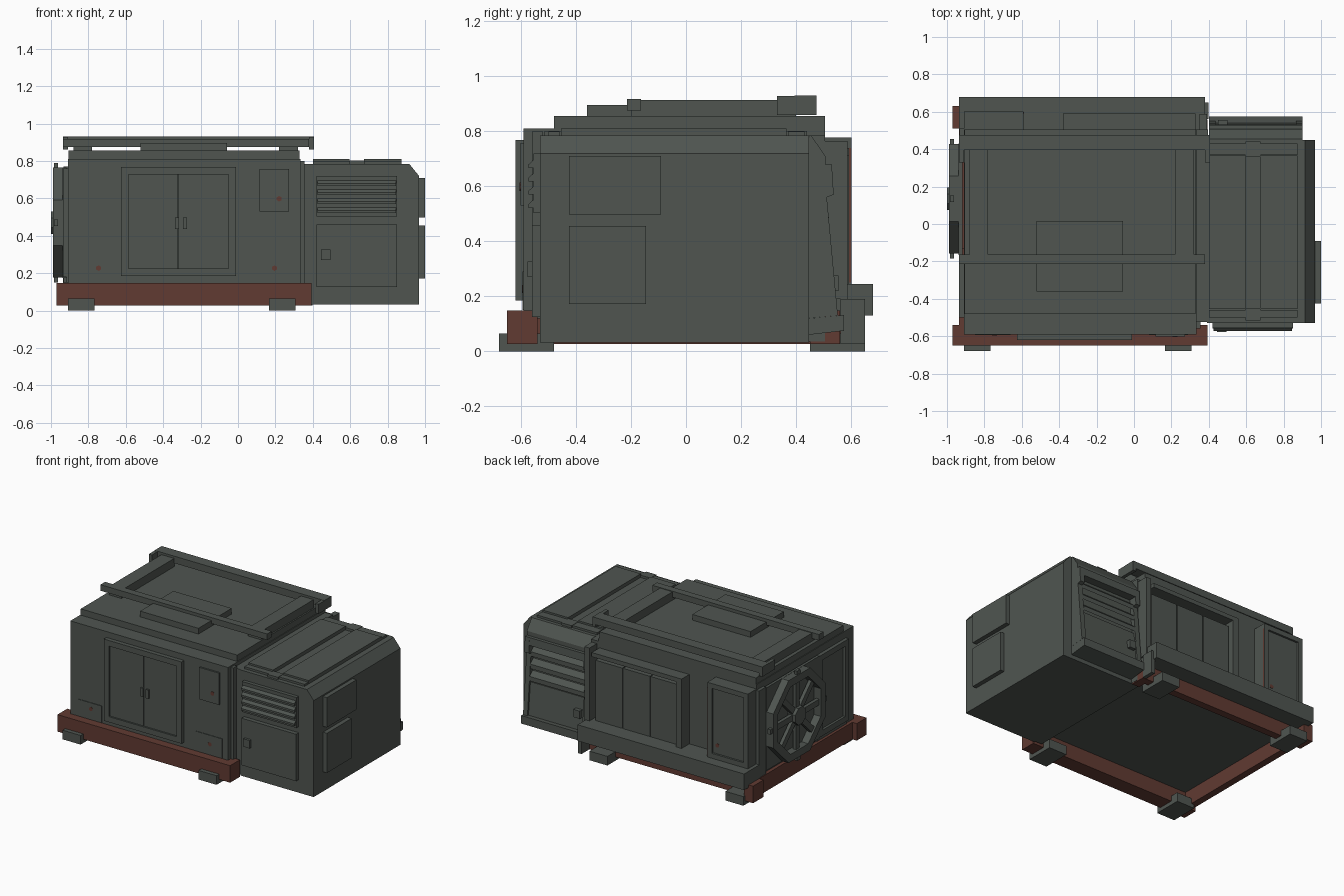
import bpy, bmesh, math
from mathutils import Matrix


def material(name, rgb):
    m = bpy.data.materials.new(name)
    m.diffuse_color = (*rgb, 1)
    return m


GREY = material("grey_green_paint", (0.079, 0.091, 0.081))
RED = material("rust_red_paint", (0.12, 0.043, 0.032))


def finish(name, bm, mat):
    bmesh.ops.recalc_face_normals(bm, faces=bm.faces[:])
    me = bpy.data.meshes.new(name)
    bm.to_mesh(me)
    bm.free()
    me.materials.append(mat)
    ob = bpy.data.objects.new(name, me)
    bpy.context.collection.objects.link(ob)
    return ob


def add_box(bm, x0, x1, y0, y1, z0, z1):
    m = Matrix.Translation(((x0 + x1) / 2, (y0 + y1) / 2, (z0 + z1) / 2))
    bmesh.ops.create_cube(bm, size=1, matrix=m @ Matrix.Diagonal((x1 - x0, y1 - y0, z1 - z0, 1)))


def boxes(name, dims, mat=GREY):
    bm = bmesh.new()
    for d in dims:
        add_box(bm, *d)
    return finish(name, bm, mat)


def box(name, *d, mat=GREY):
    return boxes(name, [d], mat)


def prism(name, pts, axis, spans, mat=GREY):
    """Extrude a flat outline along axis: 'x' takes (y, z), 'y' takes (x, z)."""
    bm = bmesh.new()
    for a, b in spans:
        def ring(t):
            return [bm.verts.new((t, p, q) if axis == 'x' else (p, t, q)) for p, q in pts]
        r0, r1 = ring(a), ring(b)
        bm.faces.new(r0)
        bm.faces.new(r1)
        n = len(pts)
        for i in range(n):
            bm.faces.new((r0[i], r0[(i + 1) % n], r1[(i + 1) % n], r1[i]))
    return finish(name, bm, mat)


def border(x0, x1, y0, y1, z0, z1, w):
    """Four bars around an opening in the xz plane."""
    return [(x0, x0 + w, y0, y1, z0, z1), (x1 - w, x1, y0, y1, z0, z1),
            (x0 + w, x1 - w, y0, y1, z1 - w, z1), (x0 + w, x1 - w, y0, y1, z0, z0 + w)]


# --- main cabin and roof tiers
box("cabin_body", -0.91, 0.335, -0.59, 0.505, 0.135, 0.81)
box("roof_slab", -0.905, 0.33, -0.48, 0.505, 0.81, 0.855)
box("joint_column", 0.335, 0.395, -0.525, 0.505, 0.035, 0.785)
box("joint_front_post", 0.335, 0.355, -0.56, -0.52, 0.12, 0.80)

# --- red base frame, feet and rear ledge
boxes("base_frame", [
    (-0.97, 0.393, -0.65, -0.54, 0.027, 0.148),
    (-0.935, -0.885, -0.54, 0.56, 0.027, 0.148),
    (-0.97, -0.90, 0.51, 0.63, 0.027, 0.148),
    (-0.90, 0.393, 0.507, 0.56, 0.027, 0.148),
    (0.335, 0.393, 0.45, 0.507, 0.027, 0.075),
], RED)
boxes("feet", [(x, x + 0.142, y, y + 0.2, 0, 0.065)
               for x in (-0.908, 0.165) for y in (-0.68, 0.45)])
box("rear_ledge", -0.935, 0.38, 0.50, 0.68, 0.13, 0.245)
box("rear_ledge_bracket", 0.37, 0.397, 0.562, 0.65, 0.027, 0.19)

# --- roof rails and hatch
boxes("roof_rails", [
    (-0.935, 0.38, -0.215, -0.163, 0.875, 0.918),
    (-0.935, 0.405, 0.395, 0.475, 0.88, 0.93),
    (-0.935, -0.91, 0.33, 0.475, 0.86, 0.928),
    (0.38, 0.405, 0.33, 0.475, 0.86, 0.928),
])
boxes("roof_rail_sides", [(x, x + 0.1, -0.2, 0.4, 0.855, 0.914) for x in (-0.88, 0.22)])
box("roof_hatch", -0.52, -0.06, -0.36, 0.015, 0.855, 0.896)

# --- front double doors
boxes("front_door_frame", border(-0.625, -0.012, -0.62, -0.585, 0.185, 0.768, 0.04))
boxes("front_door_leaves", [(-0.588, -0.320, -0.608, -0.585, 0.225, 0.728),
                            (-0.317, -0.05, -0.608, -0.585, 0.225, 0.728)])
boxes("front_door_handles", [(x, x + 0.022, -0.62, -0.6, 0.435, 0.497)
                             for x in (-0.337, -0.295)])
box("front_service_panel", 0.115, 0.272, -0.602, -0.585, 0.53, 0.757)
boxes("front_low_plates", [(-0.85, -0.66, -0.594, -0.585, 0.15, 0.27),
                           (0.08, 0.29, -0.594, -0.585, 0.15, 0.29)])


def knobs(name, places):
    bm = bmesh.new()
    for x, y, z in places:
        bmesh.ops.create_cone(bm, cap_ends=True, segments=6, radius1=0.015, radius2=0.015,
                              depth=0.007, matrix=Matrix.Translation((x, y, z))
                              @ Matrix.Rotation(math.pi / 2, 4, 'X'))
    finish(name, bm, RED)


knobs("red_knobs", [(0.22, -0.601, 0.598), (-0.745, -0.593, 0.227),
                    (0.195, -0.593, 0.227), (-0.66, 0.588, 0.34)])

# --- rear window bank and rear door
boxes("rear_window_frame", [
    (-0.38, 0.33, 0.5, 0.592, 0.71, 0.74),
    (-0.38, -0.335, 0.5, 0.592, 0.245, 0.71),
])
boxes("rear_window_panes", [(-0.325 + i * 0.218, -0.113 + i * 0.218, 0.5, 0.56, 0.245, 0.675)
                            for i in range(3)])
boxes("rear_door_frame", border(-0.91, -0.59, 0.5, 0.602, 0.245, 0.778, 0.035))
box("rear_door", -0.88, -0.62, 0.5, 0.588, 0.25, 0.75)
box("rear_door_edge_strip", -0.592, -0.587, 0.592, 0.60, 0.25, 0.74, mat=RED)
box("rear_joint_post", 0.35, 0.39, 0.46, 0.588, 0.19, 0.765)

# --- octagonal fan on the left wall
CY, CZ = 0.135, 0.47
bm = bmesh.new()
rings = []
for x, r in ((-0.935, 0.318), (-0.99, 0.318), (-0.99, 0.26), (-0.935, 0.26)):
    rings.append([bm.verts.new((x, CY + r * math.cos(math.pi / 8 * (2 * k + 1)),
                                CZ + r * math.sin(math.pi / 8 * (2 * k + 1))))
                  for k in range(8)])
for j in range(4):
    a, b = rings[j], rings[(j + 1) % 4]
    for k in range(8):
        bm.faces.new((a[k], a[(k + 1) % 8], b[(k + 1) % 8], b[k]))
finish("fan_rim", bm, GREY)

bm = bmesh.new()
to_fan = Matrix.Translation((-0.965, CY, CZ))
for k in range(8):
    bmesh.ops.create_cube(bm, size=1, matrix=to_fan @ Matrix.Rotation(k * math.pi / 4, 4, 'X')
                          @ Matrix.Translation((0, 0.14, 0))
                          @ Matrix.Diagonal((0.025, 0.24, 0.042, 1)))
bmesh.ops.create_cone(bm, cap_ends=True, segments=8, radius1=0.065, radius2=0.065, depth=0.07,
                      matrix=to_fan @ Matrix.Rotation(math.pi / 2, 4, 'Y')
                      @ Matrix.Rotation(math.pi / 8, 4, 'Z'))
finish("fan_spokes_and_hub", bm, GREY)
bm = bmesh.new()
for k in range(4):
    bmesh.ops.create_cube(bm, size=1, matrix=to_fan @ Matrix.Rotation(k * math.pi / 2, 4, 'X')
                          @ Matrix.Translation((-0.008, 0.30, 0))
                          @ Matrix.Diagonal((0.022, 0.04, 0.035, 1)))
finish("fan_lugs", bm, GREY)
box("fan_backing_edge", -0.918, -0.905, -0.13, 0.35, 0.24, 0.755, mat=RED)
box("fan_backing", -0.937, -0.918, -0.165, 0.43, 0.175, 0.765)
boxes("left_wall_panel", [(-0.918, -0.905, -0.50, -0.165, 0.15, 0.76),
                          (-0.935, -0.905, -0.50, -0.46, 0.18, 0.76),
                          (-0.935, -0.905, -0.21, -0.17, 0.18, 0.76),
                          (-0.935, -0.905, -0.46, -0.21, 0.72, 0.76),
                          (-0.935, -0.905, -0.46, -0.21, 0.18, 0.22)])
box("left_rear_panel", -0.932, -0.905, 0.43, 0.51, 0.15, 0.77)

# --- side unit with chamfered outer edge
prism("side_unit_body", [(0.39, 0.032), (0.968, 0.032), (0.968, 0.72), (0.915, 0.785),
                         (0.39, 0.785)], 'y', [(-0.53, 0.448)])
boxes("side_unit_roof_panels", [(0.40, 0.595, -0.455, 0.365, 0.785, 0.81),
                                (0.675, 0.875, -0.455, 0.365, 0.785, 0.81)])
boxes("side_unit_roof_frame", [
    (0.40, 0.875, -0.50, -0.46, 0.785, 0.80),
    (0.40, 0.875, 0.37, 0.43, 0.785, 0.80),
    (0.595, 0.675, -0.515, -0.45, 0.785, 0.802),
    (0.595, 0.675, 0.36, 0.44, 0.785, 0.802),
])
boxes("side_unit_end_panels", [(0.96, 0.999, -0.425, -0.09, 0.497, 0.71),
                               (0.96, 0.999, -0.425, -0.145, 0.172, 0.455)])
box("side_unit_front_door", 0.42, 0.85, -0.56, -0.525, 0.125, 0.46)
box("side_unit_front_latch", 0.445, 0.495, -0.577, -0.55, 0.27, 0.327)
box("front_louvre_panel", 0.42, 0.85, -0.555, -0.525, 0.503, 0.72)
slat = prism("front_louvre_slats", [(-0.55, 0.0), (-0.572, 0.0), (-0.572, 0.014),
                                    (-0.55, 0.034)], 'x', [(0.425, 0.845)])
slat.location.z = 0.522
arr = slat.modifiers.new("repeat", 'ARRAY')
arr.count = 4
arr.use_relative_offset = False
arr.use_constant_offset = True
arr.constant_offset_displace = (0, 0, 0.048)

# --- sloping rear shutter of the side unit
prism("shutter_side_rails", [(0.44, 0.68), (0.53, 0.68), (0.537, 0.57), (0.512, 0.56),
                             (0.552, 0.13), (0.44, 0.12)], 'x', [(0.40, 0.435), (0.865, 0.90)])
prism("shutter_backing", [(0.44, 0.68), (0.47, 0.68), (0.50, 0.36), (0.44, 0.36)], 'x',
      [(0.435, 0.865)])
prism("shutter_lower_panel", [(0.44, 0.36), (0.518, 0.36), (0.54, 0.13), (0.44, 0.12)], 'x',
      [(0.435, 0.865)])
prism("shutter_lower_lip", [(0.445, 0.12), (0.575, 0.132), (0.575, 0.075), (0.445, 0.06)], 'x',
      [(0.40, 0.90)])
prism("shutter_top_hood", [(0.44, 0.785), (0.455, 0.785), (0.507, 0.71), (0.507, 0.68),
                           (0.53, 0.68), (0.533, 0.625), (0.44, 0.625)], 'x', [(0.40, 0.90)])
for i in range(3):
    y, z = 0.475 + 0.008 * i, 0.56 - 0.085 * i
    prism("shutter_slat_%d" % (i + 1), [(y, z + 0.045), (y + 0.037, z + 0.012),
                                        (y + 0.037, z - 0.02), (y, z + 0.015)], 'x',
          [(0.435, 0.865)])
box("shutter_latch", 0.45, 0.50, 0.50, 0.555, 0.22, 0.275)
